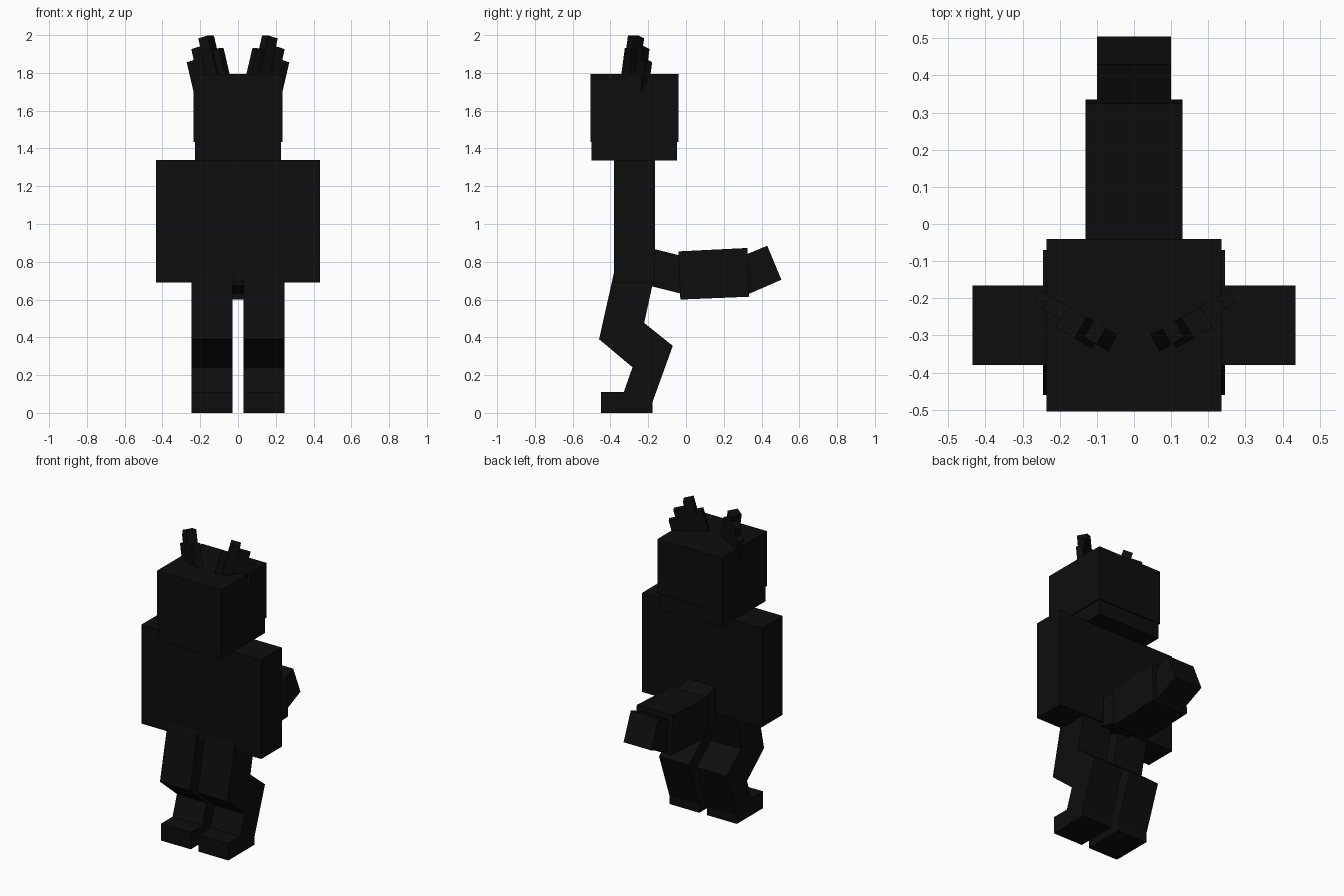
import bpy, bmesh
from math import radians
from mathutils import Matrix, Vector

cube = bpy.data.objects.get("Cube")
if cube:
    bpy.data.objects.remove(cube, do_unlink=True)

# Single near-black colour
black = bpy.data.materials.new("soot_black")
black.use_nodes = True
colour = (0.004, 0.004, 0.004, 1)
black.diffuse_color = colour
black.node_tree.nodes["Principled BSDF"].inputs["Base Color"].default_value = colour


def prism(name, profile, x0, x1, matrix=None, side=1):
    """Extrude a side profile of (y, z) points from x0 to x1; side=-1 mirrors it."""
    bm = bmesh.new()
    face = bm.faces.new([bm.verts.new((x0, y, z)) for y, z in profile])
    new = bmesh.ops.extrude_face_region(bm, geom=[face])["geom"]
    bmesh.ops.translate(bm, vec=(x1 - x0, 0, 0),
                        verts=[v for v in new if isinstance(v, bmesh.types.BMVert)])
    if matrix:
        bm.transform(matrix)
    bm.transform(Matrix.Diagonal((side, 1, 1, 1)))
    bmesh.ops.recalc_face_normals(bm, faces=bm.faces)
    mesh = bpy.data.meshes.new(name)
    bm.to_mesh(mesh)
    bm.free()
    mesh.materials.append(black)
    obj = bpy.data.objects.new(name, mesh)
    bpy.context.collection.objects.link(obj)
    return obj


def box(name, x0, x1, y0, y1, z0, z1, matrix=None, side=1):
    return prism(name, [(y0, z0), (y1, z0), (y1, z1), (y0, z1)], x0, x1, matrix, side)


# Head and torso
box("head", -0.235, 0.235, -0.505, -0.04, 1.435, 1.795)
box("jaw", -0.228, 0.228, -0.50, -0.047, 1.335, 1.45)
box("torso", -0.22, 0.22, -0.38, -0.165, 0.69, 1.34)

# Tail in three segments
prism("tail_base", [(-0.20, 0.875), (-0.02, 0.83), (-0.02, 0.63), (-0.20, 0.675)], -0.10, 0.10)
prism("tail_middle", [(-0.04, 0.855), (0.325, 0.873), (0.335, 0.615), (-0.03, 0.60)], -0.13, 0.13)
prism("tail_tip", [(0.31, 0.835), (0.43, 0.885), (0.505, 0.705), (0.31, 0.62)], -0.10, 0.10)

# Ear frame: turned to the side and leaning outward
ear = (Matrix.Translation(Vector((0.10, -0.29, 1.72)))
       @ Matrix.Rotation(radians(30), 4, "Z") @ Matrix.Rotation(radians(15), 4, "Y"))

for side, label in ((1, "left"), (-1, "right")):
    box(label + "_arm", 0.22, 0.435, -0.38, -0.165, 0.69, 1.34, side=side)

    # Bent hind leg
    leg = {
        "thigh": [(-0.373, 0.78), (-0.165, 0.735), (-0.25, 0.345), (-0.46, 0.39)],
        "calf": [(-0.46, 0.39), (-0.32, 0.555), (-0.07, 0.355), (-0.21, 0.18)],
        "shin": [(-0.27, 0.28), (-0.07, 0.355), (-0.18, 0.05), (-0.35, 0.05)],
        "foot": [(-0.45, 0), (-0.178, 0), (-0.178, 0.11), (-0.45, 0.11)],
    }
    for part, profile in leg.items():
        prism(f"{label}_{part}", profile, 0.028, 0.245, side=side)

    # Stepped ear
    box(label + "_ear_panel", -0.07, 0.05, -0.03, 0.02, 0, 0.20, ear, side)
    box(label + "_ear_tip", -0.03, 0.03, -0.045, 0.02, 0, 0.28, ear, side)
    box(label + "_ear_middle", 0.03, 0.10, -0.02, 0.02, 0, 0.24, ear, side)
    box(label + "_ear_outer", 0.10, 0.145, -0.02, 0.02, 0, 0.18, ear, side)
